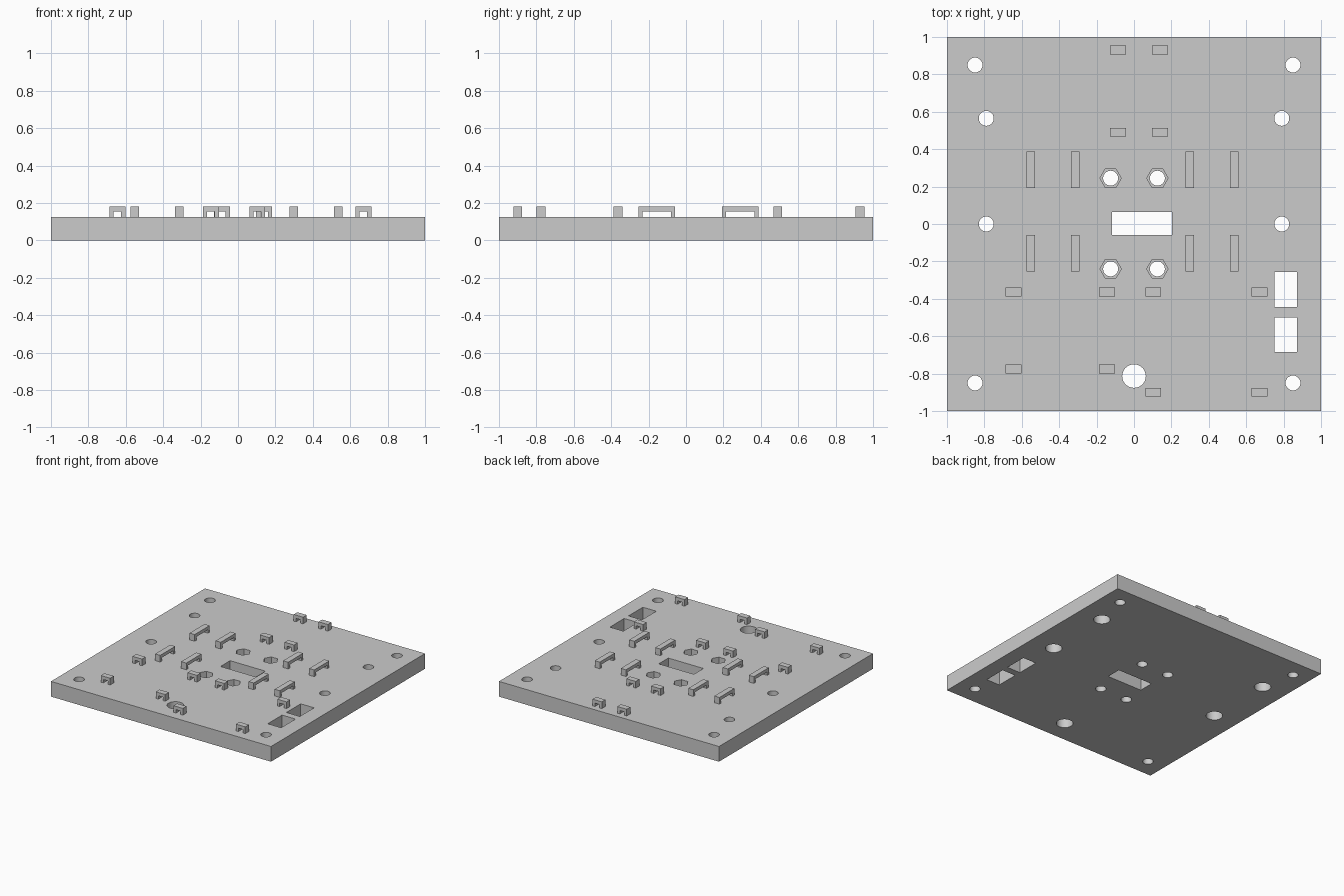
import bpy
import bmesh
import math
from mathutils import Matrix

if "Cube" in bpy.data.objects:
    bpy.data.objects.remove(bpy.data.objects["Cube"], do_unlink=True)

THICK = 0.125   # plate thickness
TOP = 0.18      # top of the strap bridges

grey = bpy.data.materials.new("light_grey")
grey.use_nodes = True
grey.diffuse_color = (0.6, 0.6, 0.6, 1)
grey.node_tree.nodes["Principled BSDF"].inputs["Base Color"].default_value = (0.6, 0.6, 0.6, 1)


def make_object(name, bm):
    mesh = bpy.data.meshes.new(name)
    bmesh.ops.recalc_face_normals(bm, faces=bm.faces)
    bm.to_mesh(mesh)
    bm.free()
    mesh.materials.append(grey)
    obj = bpy.data.objects.new(name, mesh)
    bpy.context.scene.collection.objects.link(obj)
    return obj


def add_box(bm, x0, x1, y0, y1, z0, z1):
    centre = Matrix.Translation(((x0 + x1) / 2, (y0 + y1) / 2, (z0 + z1) / 2))
    size = Matrix.Diagonal((x1 - x0, y1 - y0, z1 - z0, 1))
    bmesh.ops.create_cube(bm, size=1, matrix=centre @ size)


def add_prism(bm, x, y, radius, z0, z1, sides=32):
    bmesh.ops.create_cone(bm, cap_ends=True, segments=sides, radius1=radius, radius2=radius,
                          depth=z1 - z0, matrix=Matrix.Translation((x, y, (z0 + z1) / 2))
                          @ Matrix.Rotation(math.pi / 2, 4, 'Z'))


def cut(target, name, bm):
    cutter = make_object(name, bm)
    mod = target.modifiers.new(name, 'BOOLEAN')
    mod.operation = 'DIFFERENCE'
    mod.solver = 'EXACT'
    mod.object = cutter
    bpy.context.view_layer.objects.active = target
    bpy.ops.object.modifier_apply(modifier=mod.name)
    bpy.data.objects.remove(cutter, do_unlink=True)


def bridge(name, x, y, length, depth, leg, along_y=False):
    # Arch profile extruded across its depth
    h, o, z0, zi = length / 2, length / 2 - leg, THICK - 0.002, 0.153
    profile = [(-h, z0), (-h, TOP), (h, TOP), (h, z0), (o, z0), (o, zi), (-o, zi), (-o, z0)]
    bm = bmesh.new()
    face = bm.faces.new([bm.verts.new((u, -depth / 2, z)) for u, z in profile])
    ext = bmesh.ops.extrude_face_region(bm, geom=[face])
    verts = [v for v in ext["geom"] if isinstance(v, bmesh.types.BMVert)]
    bmesh.ops.translate(bm, verts=verts, vec=(0, depth, 0))
    turn = Matrix.Rotation(math.pi / 2 if along_y else 0, 4, 'Z')
    bmesh.ops.transform(bm, matrix=Matrix.Translation((x, y, 0)) @ turn, verts=bm.verts)
    make_object(name, bm)


# Base plate
bm = bmesh.new()
add_box(bm, -1, 1, -1, 1, 0, THICK)
plate = make_object("base_plate", bm)

# Through holes and rectangular slots
bm = bmesh.new()
for side in (-1, 1):
    for x, y in ((0.85, 0.85), (0.85, -0.85), (0.79, 0.565), (0.79, 0), (0.125, 0.245), (0.125, -0.24)):
        add_prism(bm, side * x, y, 0.04, -0.1, 0.3)
add_prism(bm, 0, -0.813, 0.063, -0.1, 0.3)
add_box(bm, -0.117, 0.203, -0.06, 0.064, -0.1, 0.3)
for y in (-0.35, -0.592):
    add_box(bm, 0.75, 0.872, y - 0.093, y + 0.093, -0.1, 0.3)
cut(plate, "through_holes", bm)

# Nut pockets above and screw head recesses below
bm = bmesh.new()
for side in (-1, 1):
    for y in (0.245, -0.24):
        bmesh.ops.create_cone(bm, cap_ends=True, segments=6, radius1=0.057, radius2=0.057, depth=0.2,
                              matrix=Matrix.Translation((side * 0.125, y, THICK + 0.04))
                              @ Matrix.Rotation(math.pi / 6, 4, 'Z'))
    for y in (0.565, 0):
        add_prism(bm, side * 0.79, y, 0.063, -0.1, 0.075)
cut(plate, "recesses", bm)

plate.select_set(True)
bpy.context.view_layer.objects.active = plate
bpy.ops.object.shade_smooth_by_angle(angle=math.radians(25))

# Small strap bridges
for x, rows in ((-0.086, (0.93, 0.49)), (0.14, (0.93, 0.49)), (-0.645, (-0.363, -0.775)),
                (-0.145, (-0.363, -0.775)), (0.103, (-0.363, -0.9)), (0.67, (-0.363, -0.9))):
    for y in rows:
        bridge("small_strap_bridge", x, y, 0.085, 0.047, 0.022)

# Long strap bridges
for x in (-0.552, -0.315, 0.298, 0.535):
    for y in (0.29, -0.157):
        bridge("long_strap_bridge", x, y, 0.195, 0.046, 0.022, along_y=True)
